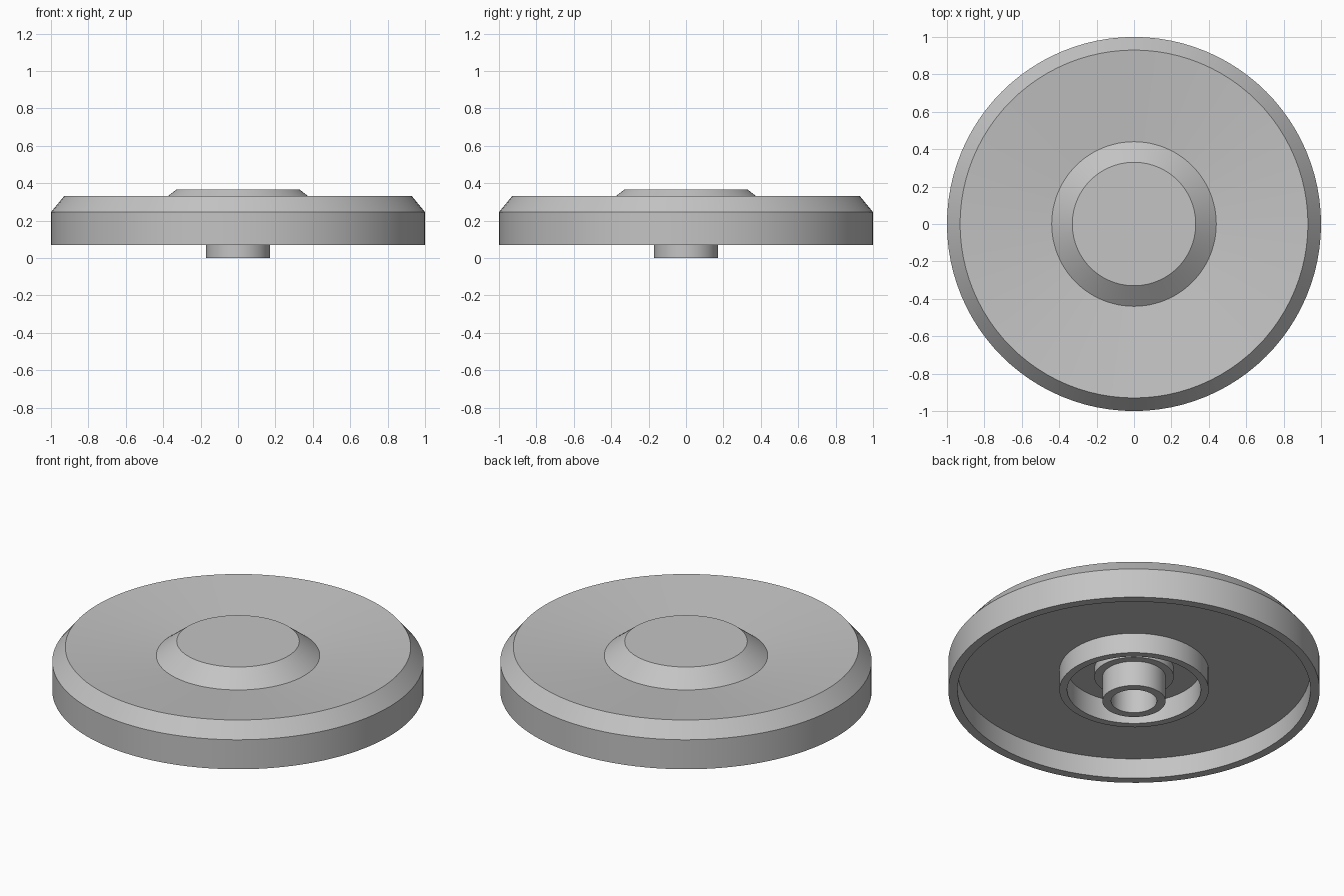
import bpy, bmesh, math

SEGMENTS = 96

cube = bpy.data.objects.get("Cube")
if cube:
    bpy.data.objects.remove(cube, do_unlink=True)

grey = bpy.data.materials.new("plain_grey")
grey.use_nodes = True
colour = (0.55, 0.55, 0.55, 1)
grey.diffuse_color = colour
grey.node_tree.nodes["Principled BSDF"].inputs["Base Color"].default_value = colour


def lathe(name, profile, closed=False):
    """Turn an (r, z) profile around the vertical axis."""
    bm = bmesh.new()
    verts = [bm.verts.new((r, 0, z)) for r, z in profile]
    edges = [bm.edges.new(pair) for pair in zip(verts, verts[1:])]
    if closed:
        edges.append(bm.edges.new((verts[-1], verts[0])))
    bmesh.ops.spin(bm, geom=verts + edges, cent=(0, 0, 0), axis=(0, 0, 1),
                   angle=math.tau, steps=SEGMENTS)
    bmesh.ops.remove_doubles(bm, verts=bm.verts, dist=0.0001)
    bmesh.ops.recalc_face_normals(bm, faces=bm.faces)
    mesh = bpy.data.meshes.new(name)
    bm.to_mesh(mesh)
    bm.free()
    mesh.materials.append(grey)
    obj = bpy.data.objects.new(name, mesh)
    bpy.context.collection.objects.link(obj)
    bpy.ops.object.select_all(action="DESELECT")
    obj.select_set(True)
    bpy.context.view_layer.objects.active = obj
    bpy.ops.object.shade_smooth_by_angle(angle=math.radians(25))
    return obj


def tube(name, inner, outer, bottom, top):
    return lathe(name, [(inner, bottom), (outer, bottom),
                        (outer, top), (inner, top)], closed=True)


# Dished disc with raised hub, bevelled rim, hollow underside and collar
lathe("disc_body", [
    (0, 0.365), (0.33, 0.365), (0.44, 0.28),      # raised hub
    (0.93, 0.33), (1, 0.245), (1, 0.07),          # dished top and rim
    (0.95, 0.07), (0.95, 0.19),                   # inside of rim
    (0.402, 0.19), (0.402, 0.07), (0.36, 0.07),   # collar
    (0.36, 0.2), (0, 0.2),                        # hub recess
])

# Stepped boss and hollow post under the hub
tube("post_boss", 0.15, 0.214, 0.15, 0.22)
tube("hollow_post", 0.123, 0.17, 0, 0.22)
